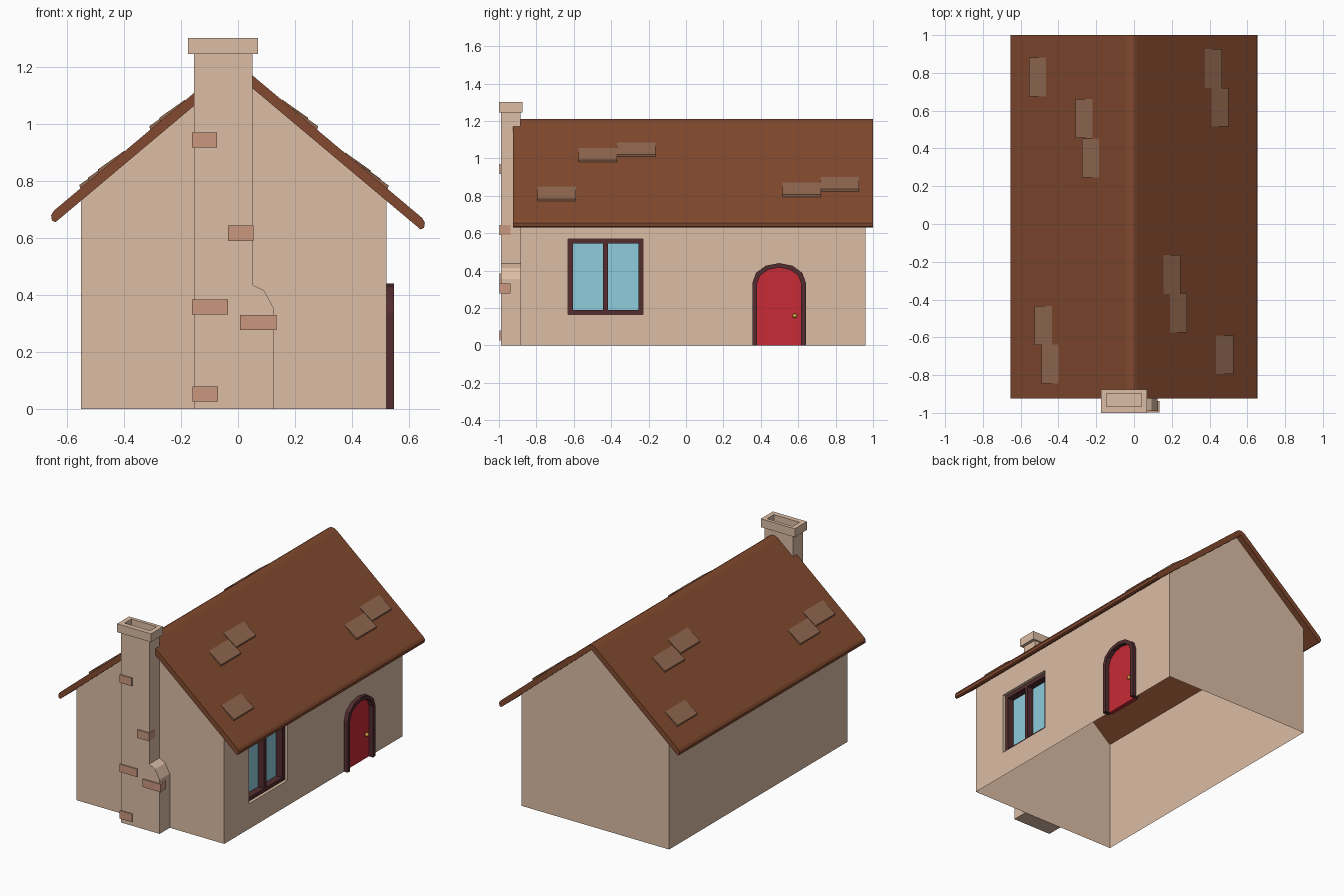
import bpy, bmesh, math
from mathutils import Matrix, Vector

if "Cube" in bpy.data.objects:
    bpy.data.objects.remove(bpy.data.objects["Cube"])

def material(name, hexcode):
    lin = []
    for i in (0, 2, 4):
        c = int(hexcode[i:i + 2], 16) / 255
        lin.append(c / 12.92 if c <= 0.04045 else ((c + 0.055) / 1.055) ** 2.4)
    m = bpy.data.materials.new(name)
    m.diffuse_color = (*lin, 1)
    m.use_nodes = True
    m.node_tree.nodes["Principled BSDF"].inputs["Base Color"].default_value = m.diffuse_color
    return m

WALL = material("plaster", "DCBDA5")
ROOF = material("roof_brown", "82492E")
TILE = material("tile_brown", "916850")
BRICK = material("brick", "C9977F")
TRIM = material("dark_trim", "532C30")
RED = material("door_red", "C92A35")
GLASS = material("glass_blue", "8ECCDD")
GOLD = material("gold", "D9A441")

# Maps a 2D outline (u, v) so that it is extruded along the given axis
AXES = {"x": Matrix(((0, 0, 1), (1, 0, 0), (0, 1, 0))),
        "y": Matrix(((1, 0, 0), (0, 0, -1), (0, 1, 0))),
        "z": Matrix.Identity(3)}

def shape(name, loops, axis, a, b, mat, fill="BOTH"):
    """Filled outline with holes, extruded from a to b (a sheet when a == b)."""
    cu = bpy.data.curves.new(name, "CURVE")
    cu.dimensions, cu.fill_mode, cu.extrude = "2D", fill, abs(b - a) / 2
    for loop in loops:
        s = cu.splines.new("POLY")
        s.points.add(len(loop) - 1)
        for p, (u, v) in zip(s.points, loop):
            p.co = (u, v, 0, 1)
        s.use_cyclic_u = True
    tmp = bpy.data.objects.new(name + "_curve", cu)
    bpy.context.collection.objects.link(tmp)
    dg = bpy.context.evaluated_depsgraph_get()
    me = bpy.data.meshes.new_from_object(tmp.evaluated_get(dg))
    bpy.data.objects.remove(tmp)
    off = Vector([(a + b) / 2 if c == axis else 0 for c in "xyz"])
    me.transform(Matrix.Translation(off) @ AXES[axis].to_4x4())
    bm = bmesh.new()
    bm.from_mesh(me)
    bmesh.ops.remove_doubles(bm, verts=bm.verts, dist=1e-5)
    if a != b and fill == "BOTH":
        bmesh.ops.recalc_face_normals(bm, faces=bm.faces)
    for f in bm.faces:
        f.smooth = False
    bm.to_mesh(me)
    bm.free()
    me.name = name
    me.materials.clear()
    me.materials.append(mat)
    ob = bpy.data.objects.new(name, me)
    bpy.context.collection.objects.link(ob)
    return ob

def rect(u0, u1, v0, v1):
    return [(u0, v0), (u1, v0), (u1, v1), (u0, v1)]

def arch(hw, spring, rise, mid=0.498, n=6):
    arc = [(mid - hw * math.cos(math.pi * i / n), spring + rise * math.sin(math.pi * i / n))
           for i in range(n + 1)]
    return [(mid - hw, 0)] + arc + [(mid + hw, 0)]

RIDGE, SLOPE = -0.015, 0.84
def top(x):
    return 1.225 - SLOPE * abs(x - RIDGE)
def under(x):
    return top(x) - 0.045

# Walls: thin shell, open underneath
XL, XR, YF, YB = -0.55, 0.52, -0.885, 0.96
gable = [(XL, 0), (XR, 0), (XR, under(XR)), (RIDGE, under(RIDGE)), (XL, under(XL))]
shape("front_wall", [gable], "y", YF, YF, WALL)
shape("back_wall", [gable], "y", YB, YB, WALL)
shape("left_wall", [rect(YF, YB, 0, under(XL))], "x", XL, XL, WALL)
opening = rect(-0.63, -0.23, 0.165, 0.57)
outline = [(YF, 0)] + arch(0.12, 0.33, 0.088) + [(YB, 0), (YB, under(XR)), (YF, under(XR))]
shape("right_wall", [outline, opening], "x", XR, XR, WALL)

# Window set back in the wall
shape("window_reveal", [opening], "x", 0.45, XR, WALL, "NONE")
panes = [rect(-0.605, -0.443, 0.188, 0.546), rect(-0.418, -0.255, 0.188, 0.546)]
shape("window_frame", [opening] + panes, "x", 0.45, 0.50, TRIM)
shape("window_glass", [rect(-0.61, -0.25, 0.18, 0.55)], "x", 0.455, 0.455, GLASS)

# Arched door with frame and knob
shape("door_frame", [arch(0.143, 0.335, 0.105) + arch(0.118, 0.33, 0.086)[::-1]],
      "x", 0.50, 0.547, TRIM)
shape("door", [arch(0.12, 0.33, 0.088)], "x", 0.49, 0.518, RED)
bm = bmesh.new()
bmesh.ops.create_uvsphere(bm, u_segments=10, v_segments=6, radius=0.013,
                          matrix=Matrix.Translation((0.528, 0.582, 0.158)))
me = bpy.data.meshes.new("door_knob")
bm.to_mesh(me)
bm.free()
me.materials.append(GOLD)
bpy.context.collection.objects.link(bpy.data.objects.new("door_knob", me))

# Roof: bent slab with softened eaves and ridge
def eave(s):
    return [(s * 0.64, under(s * 0.64)), (s * 0.652, under(s * 0.64) + 0.006),
            (s * 0.655, top(s * 0.655) - 0.008), (s * 0.645, top(s * 0.645))]
ridge = [(RIDGE + d, z) for d, z in ((0.03, top(RIDGE + 0.03)), (0.012, 1.21),
                                     (-0.012, 1.21), (-0.03, top(RIDGE - 0.03)))]
shape("roof", [eave(1) + ridge + eave(-1)[::-1] + [(RIDGE, under(RIDGE))]],
      "y", -0.925, 1.0, ROOF)

# Loose roof tiles: wedges lifted at the lower edge (inner x, outer x, y start)
tiles = [(-0.465, -0.55, 0.675), (-0.22, -0.305, 0.455), (-0.185, -0.27, 0.247),
         (-0.435, -0.52, -0.64), (-0.40, -0.485, -0.845),
         (0.375, 0.46, 0.72), (0.41, 0.495, 0.515), (0.155, 0.24, -0.37),
         (0.19, 0.275, -0.575), (0.435, 0.522, -0.795)]
for i, (xi, xo, y) in enumerate(tiles):
    s = math.copysign(0.006, xo)
    wedge = [(xi, top(xi) - 0.01), (xo, top(xo) - 0.01), (xo + s, top(xo) + 0.010),
             (xi, top(xi) + 0.003)]
    shape(f"roof_tile_{i + 1}", [wedge], "y", y, y + 0.206, TILE)

# Chimney: stepped stack, hollow cap
stack = [(-0.155, 0), (0.125, 0), (0.125, 0.355), (0.092, 0.415), (0.05, 0.437),
         (0.05, 1.25), (-0.155, 1.25)]
shape("chimney_stack", [stack], "y", -0.99, -0.885, WALL)
shape("chimney_cap", [rect(-0.176, 0.07, -1.0, -0.875), rect(-0.145, 0.04, -0.967, -0.897)],
      "z", 1.245, 1.30, WALL)

# Exposed bricks on the chimney
bricks = [(-0.162, -0.073, 0.917, 0.97), (-0.035, 0.054, 0.59, 0.643),
          (-0.162, -0.035, 0.332, 0.384), (0.007, 0.135, 0.278, 0.33),
          (-0.16, -0.07, 0.027, 0.08)]
for i, b in enumerate(bricks):
    shape(f"chimney_brick_{i + 1}", [rect(*b)], "y", -0.997, -0.938, BRICK)
